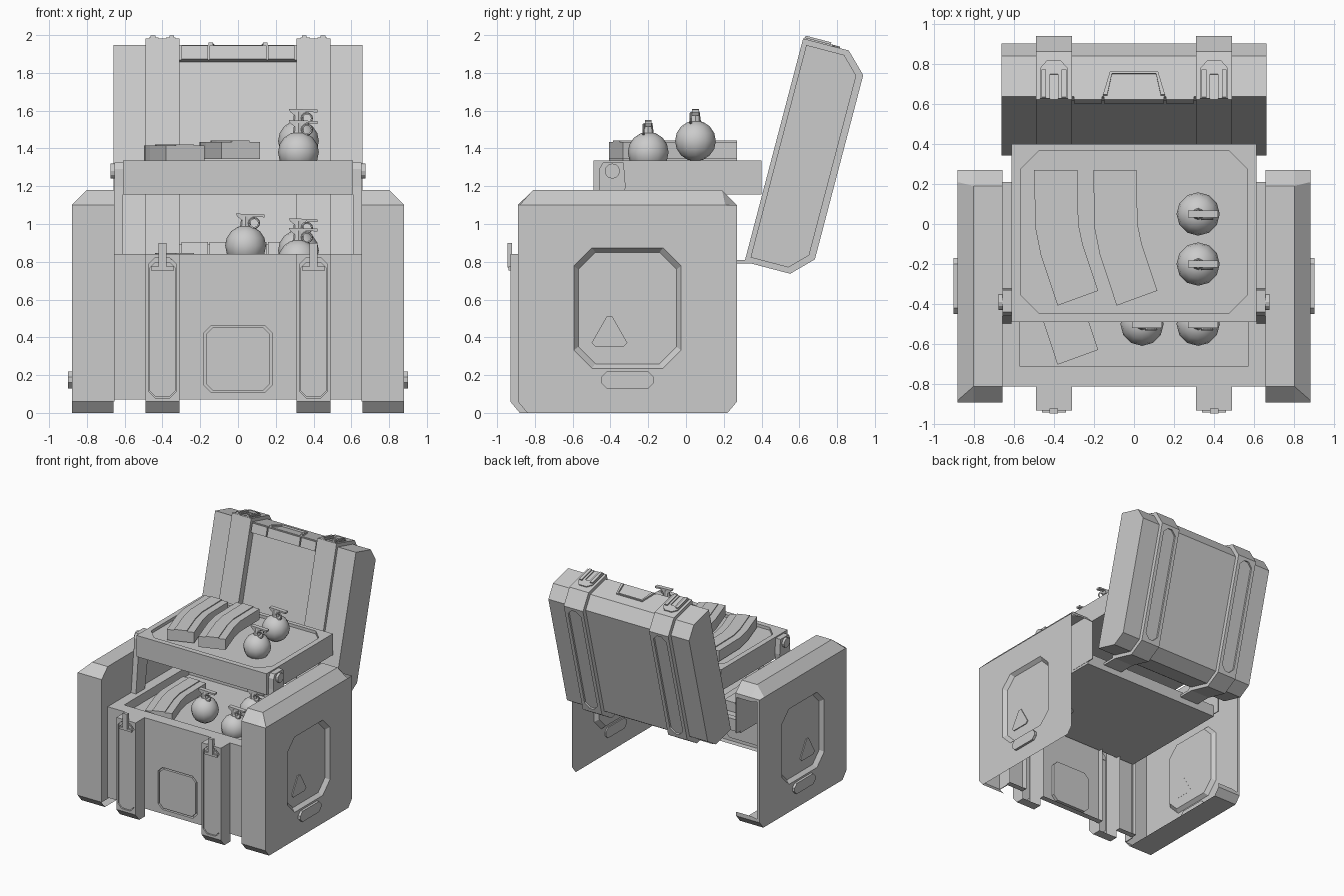
import bpy, bmesh, math
from mathutils import Matrix, Vector

if "Cube" in bpy.data.objects:
    bpy.data.objects.remove(bpy.data.objects["Cube"], do_unlink=True)

GREY = (0.6, 0.6, 0.6, 1)
mat = bpy.data.materials.new("plain_grey")
mat.use_nodes = True
mat.diffuse_color = GREY
mat.node_tree.nodes["Principled BSDF"].inputs["Base Color"].default_value = GREY


def finish(name, bm, smooth=False):
    bmesh.ops.recalc_face_normals(bm, faces=bm.faces)
    mesh = bpy.data.meshes.new(name)
    for f in bm.faces:
        f.smooth = smooth
    bm.to_mesh(mesh)
    bm.free()
    mesh.materials.append(mat)
    obj = bpy.data.objects.new(name, mesh)
    bpy.context.collection.objects.link(obj)
    return obj


def loft(name, rings):
    """Capped skin through rings of equal point count."""
    bm = bmesh.new()
    rows = [[bm.verts.new(p) for p in ring] for ring in rings]
    n = len(rows[0])
    for a, b in zip(rows, rows[1:]):
        for i in range(n):
            j = (i + 1) % n
            bm.faces.new((a[i], a[j], b[j], b[i]))
    bm.faces.new(rows[0][::-1])
    bm.faces.new(rows[-1])
    return finish(name, bm)


def along_x(name, pts, x0, x1):
    return loft(name, [[(x, y, z) for y, z in pts] for x in (x0, x1)])


def along_y(name, pts, y0, y1):
    return loft(name, [[(x, y, z) for x, z in pts] for y in (y0, y1)])


def along_z(name, pts, z0, z1):
    return loft(name, [[(x, y, z) for x, y in pts] for z in (z0, z1)])


def octo(a0, a1, b0, b1, c=0.0):
    """Rectangle with corners cut by c."""
    if c == 0:
        return [(a0, b0), (a1, b0), (a1, b1), (a0, b1)]
    return [(a0 + c, b0), (a1 - c, b0), (a1, b0 + c), (a1, b1 - c),
            (a1 - c, b1), (a0 + c, b1), (a0, b1 - c), (a0, b0 + c)]


def box(name, x0, x1, y0, y1, z0, z1):
    return along_z(name, octo(x0, x1, y0, y1), z0, z1)


def cut(obj, cutter):
    """Subtract the cutter and discard it."""
    mod = obj.modifiers.new("cut", "BOOLEAN")
    mod.operation, mod.solver, mod.object = "DIFFERENCE", "EXACT", cutter
    deps = bpy.context.evaluated_depsgraph_get()
    mesh = bpy.data.meshes.new_from_object(obj.evaluated_get(deps))
    obj.modifiers.clear()
    obj.data = mesh
    bpy.data.objects.remove(cutter, do_unlink=True)


def open_faces(obj, direction, rim=0.0):
    """Remove faces that look along direction, keeping a rim if asked."""
    way = Vector(direction).normalized()
    bm = bmesh.new()
    bm.from_mesh(obj.data)
    bm.normal_update()
    faces = [f for f in bm.faces if f.normal.dot(way) > .99]
    if rim:
        bmesh.ops.inset_region(bm, faces=faces, thickness=rim)
    bmesh.ops.delete(bm, geom=faces, context="FACES")
    bm.to_mesh(obj.data)
    bm.free()


# Side panels: hollow shells, open inward and to the back
for side, s in (("left", 1), ("right", -1)):
    prof = [(-.84, 0), (.22, 0), (.27, .06), (.27, 1.1), (.19, 1.18), (-.81, 1.18), (-.89, 1.1), (-.89, .06)]
    outer = [(max(-.88, min(.26, y * 1.1)), 1.1) if z > 1.15 else (y, z) for y, z in prof]
    panel = loft(side + "_panel", [[(s * x, y, z) for y, z in p]
                                   for x, p in ((.66, prof), (.80, prof), (.88, outer))])
    cut(panel, loft("panel_cutter", [[(s * .90, y, z) for y, z in octo(-.61, -.01, .22, .89, .1)],
                                     [(s * .85, y, z) for y, z in octo(-.57, -.05, .26, .85, .09)]]))
    open_faces(panel, (-s, 0, 0))
    if side == "right":
        open_faces(panel, (0, 1, 0), .035)
    else:
        for way in ((0, 1, 0), (0, 0, -1), (0, .06, -.05)):
            open_faces(panel, way)
    along_x(side + "_inner_wall", [(-.89, .06), (-.80, .06), (-.80, .76), (.27, .76), (.27, 1.1),
                                   (.19, 1.18), (-.81, 1.18), (-.89, 1.1)], s * .655, s * .662)
    along_x(side + "_triangle_plate", [(-.50, .37), (-.48, .35), (-.33, .35), (-.31, .37),
                                       (-.39, .51), (-.42, .51)], s * .849, s * .858)
    along_x(side + "_pill", octo(-.45, -.17, .13, .22, .03), s * .87, s * .90)

    # Tray arm, bracket and pivot bolt
    along_x(side + "_tray_arm", [(-.50, .80), (-.38, .80), (-.32, 1.2), (-.33, 1.325),
                                 (-.44, 1.325), (-.46, 1.29), (-.46, 1.2)], s * .61, s * .655)
    bolt = [(-.39 + .04 * math.cos(i * math.pi / 6), 1.28 + .04 * math.sin(i * math.pi / 6))
            for i in range(12)]
    along_x(side + "_pivot_bolt", bolt, s * .64, s * .675)

# Front wall in three sheets between the straps, with a grooved hatch
for name, x0, x1 in (("right", -.66, -.49), ("middle", -.31, .31), ("left", .49, .66)):
    wall = box(name + "_front_wall", x0, x1, -.81, -.76, .07, .84)
    if name == "middle":
        cut(wall, along_y("hatch_cutter", octo(-.182, .182, .107, .463, .04), -.9, -.785))
    open_faces(wall, (0, 1, 0))
along_y("hatch", octo(-.17, .17, .119, .451, .036), -.81, -.786)

# Upper deck with a shallow well
deck = box("deck", -.66, .66, -.80, .21, .74, .84)
cut(deck, box("well_cutter", -.57, .57, -.71, .16, .765, 1))

# Hollow front straps with latches
for side, s in (("left", 1), ("right", -1)):
    c = .4 * s
    strap = along_x(side + "_front_strap", [(-.80, 0), (-.88, 0), (-.93, .06), (-.93, .84), (-.80, .84)],
                    c - .09, c + .09)
    cut(strap, along_y("strap_cutter", octo(c - .075, c + .075, .08, .82, .035), -1, -.915))
    open_faces(strap, (0, 1, 0))
    along_y(side + "_strap_inlay", octo(c - .07, c + .07, .085, .80, .033), -.925, -.914)
    box(side + "_latch_bar", c - .022, c + .022, -.945, -.92, .77, .90)
    box(side + "_latch_cross", c - .06, c + .06, -.94, -.91, .755, .775)

# Raised tray with an eight-sided recess
tray = box("tray", -.61, .61, -.49, .40, 1.155, 1.335)
cut(tray, along_z("tray_cutter", octo(-.565, .565, -.445, .365, .09), 1.31, 1.5))

# Lid, built upright and then tilted open
TILT = Matrix.Translation((0, .31, .80)) @ Matrix.Rotation(math.radians(-14.7), 4, "X")


def lid_profile(front, low, high, back, c):
    return [(front, low), (back - c, low), (back, low + c), (back, high - c), (back - c, high), (front, high)]


lid_parts = []
lid = along_x("lid", lid_profile(.025, .03, 1.193, .322, .09), -.66, .66)
cut(lid, box("lid_cutter", -.31, .31, -.1, .06, .1, 1.11))
lid_parts.append(lid)
for x in (-.23, 0, .23):
    w = .15 if x == 0 else .07
    for z in (.035, 1.112):
        lid_parts.append(box("lid_rim_block", x - w, x + w, .01, .05, z, z + .075))
for side, s in (("left", 1), ("right", -1)):
    c = .4 * s
    strap = along_x(side + "_lid_strap", lid_profile(0, 0, 1.222, .357, .107), c - .09, c + .09)
    cut(strap, along_y("lid_strap_cutter", octo(c - .06, c + .06, .14, 1.09, .04), .342, .5))
    lid_parts.append(strap)
    # Catch on top of each strap
    catch = along_z(side + "_catch", [(c - .07, .005), (c + .07, .005), (c + .07, .16), (c + .035, .2),
                                      (c - .035, .2), (c - .07, .16)], 1.21, 1.23)
    cut(catch, box("catch_cutter", c - .02, c + .02, -.1, .13, 1.22, 1.4))
    lid_parts.append(catch)
    for k in (-.05, .05):
        lid_parts.append(box(side + "_catch_rail", c + k - .012, c + k + .012, .01, .15, 1.22, 1.24))
    box(side + "_hinge_plate", c - .09, c + .09, .2, .36, .79, .81)

# Carry handle on the lid edge
handle = along_z("handle", [(-.155, .03), (.155, .03), (.12, .15), (-.12, .15)], 1.18, 1.207)
cut(handle, along_z("handle_cutter", [(-.14, .0), (.14, .0), (.11, .14), (-.11, .14)], 1.1, 1.3))
lid_parts.append(handle)
for part in lid_parts:
    part.matrix_world = TILT


# Curved magazines with a slight raised spine
def magazine(name, dx, dy, z):
    path = [(-.39, .27, 0), (-.385, -.01, 5), (-.36, -.13, 13), (-.28, -.37, 20)]
    for label, half, z0, z1 in (("body", .108, 0, .09), ("spine", .05, .08, .097)):
        rings = []
        for x, y, deg in path:
            r = Vector((math.cos(math.radians(deg)), math.sin(math.radians(deg)), 0)) * half
            p = Vector((x + dx, y + dy, z))
            up = Vector((0, 0, 1))
            rings.append([p - r + up * z0, p + r + up * z0, p + r + up * z1, p - r + up * z1])
        loft(name + "_" + label, rings)


magazine("upper_magazine_a", 0, 0, 1.325)
magazine("upper_magazine_b", .295, 0, 1.345)
magazine("lower_magazine", 0, -.295, .75)


# Round grenades: ball, neck, flat lever and pull ring
def grenade(name, x, y, z):
    bm = bmesh.new()
    bmesh.ops.create_uvsphere(bm, u_segments=12, v_segments=8, radius=.108,
                              matrix=Matrix.Translation((x, y, z)))
    finish(name + "_ball", bm, True)
    bm = bmesh.new()
    bmesh.ops.create_cone(bm, cap_ends=True, segments=8, radius1=.03, radius2=.022, depth=.06,
                          matrix=Matrix.Translation((x, y, z + .125)))
    finish(name + "_neck", bm)
    along_y(name + "_lever", [(x - .05, z + .17), (x - .045, z + .155), (x - .02, z + .135), (x + .03, z + .135),
                              (x + .04, z + .155), (x + .1, z + .15), (x + .1, z + .165)], y - .018, y + .018)
    bpy.ops.mesh.primitive_torus_add(major_segments=12, minor_segments=5, major_radius=.026, minor_radius=.006,
                                     location=(x + .045, y - .025, z + .12), rotation=(math.pi / 2, 0, 0))
    ring = bpy.context.object
    ring.name = name + "_ring"
    ring.data.materials.append(mat)


for i, spot in enumerate([(.32, .05, 1.44), (.32, -.2, 1.38), (.04, -.5, .885),
                          (.32, -.5, .81), (.32, -.25, .86)]):
    grenade("grenade_" + str(i + 1), *spot)
